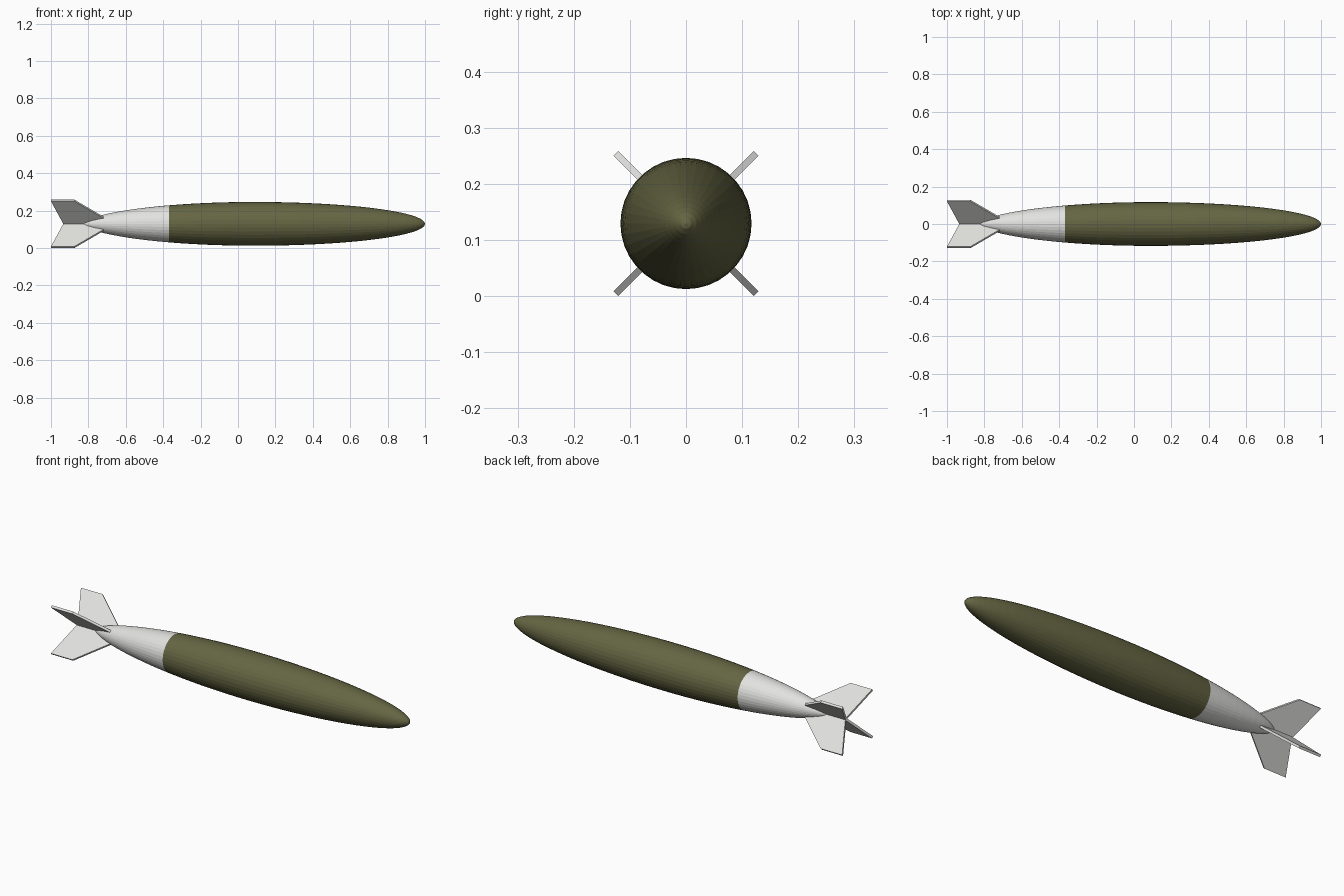
import bpy, bmesh, math
from mathutils import Matrix

if "Cube" in bpy.data.objects:
    bpy.data.objects.remove(bpy.data.objects["Cube"])

SIDES = 36
R_MAX, MID, HALF = 0.117, 0.085, 0.915   # ellipsoid body: radius, widest x, half length
TIP, THICK = 0.177, 0.012                # fin tip radius and thickness
AXIS_Z = (TIP + THICK / 2) * math.sqrt(0.5)
SEAM = -0.37


def material(name, rgb):
    m = bpy.data.materials.new(name)
    m.diffuse_color = (*rgb, 1)
    m.use_nodes = True
    m.node_tree.nodes["Principled BSDF"].inputs["Base Color"].default_value = m.diffuse_color
    return m


olive = material("olive green paint", (0.13, 0.13, 0.056))
white = material("off white paint", (0.76, 0.76, 0.74))


def radius(x):
    u = min(1, abs((x - MID) / HALF))
    return R_MAX * (1 - u * u) ** (0.5 if x > MID else 0.59)


def finish(bm, name, mat):
    bmesh.ops.recalc_face_normals(bm, faces=bm.faces)
    me = bpy.data.meshes.new(name)
    bm.to_mesh(me)
    bm.free()
    me.materials.append(mat)
    ob = bpy.data.objects.new(name, me)
    bpy.context.collection.objects.link(ob)
    return ob


def revolve(name, xs, mat):
    """Spin the body profile about the long axis."""
    bm = bmesh.new()
    rings = []
    for x in xs:
        r = radius(x)
        if r < 1e-4:
            rings.append([bm.verts.new((x, 0, AXIS_Z))] * SIDES)
            continue
        angles = [2 * math.pi * i / SIDES for i in range(SIDES)]
        rings.append([bm.verts.new((x, r * math.cos(a), AXIS_Z + r * math.sin(a)))
                      for a in angles])
    for a, b in zip(rings, rings[1:]):
        for i in range(SIDES):
            j = (i + 1) % SIDES
            bm.faces.new(dict.fromkeys((a[i], a[j], b[j], b[i])))
    return finish(bm, name, mat)


# Stations spaced evenly by angle, so they bunch up at the rounded ends
split = math.acos((SEAM - MID) / HALF)
casing_x = [MID + HALF * math.cos(split * i / 26) for i in range(27)]
tail_x = [MID + HALF * math.cos(split + (math.pi - split) * i / 14) for i in range(15)]
revolve("olive_casing", casing_x, olive)
revolve("tail_cone", tail_x, white)

# Four swept tail fins in an X
for k in range(4):
    bm = bmesh.new()
    outline = [(-1, TIP), (-0.875, TIP), (-0.66, 0), (-0.932, 0)]
    face = bm.faces.new([bm.verts.new((x, -THICK / 2, r)) for x, r in outline])
    ext = bmesh.ops.extrude_face_region(bm, geom=[face])
    bmesh.ops.translate(bm, vec=(0, THICK, 0),
                        verts=[g for g in ext["geom"] if isinstance(g, bmesh.types.BMVert)])
    turn = Matrix.Rotation(math.radians(45 + 90 * k), 4, 'X')
    bm.transform(Matrix.Translation((0, 0, AXIS_Z)) @ turn)
    finish(bm, f"tail_fin_{k + 1}", white)
